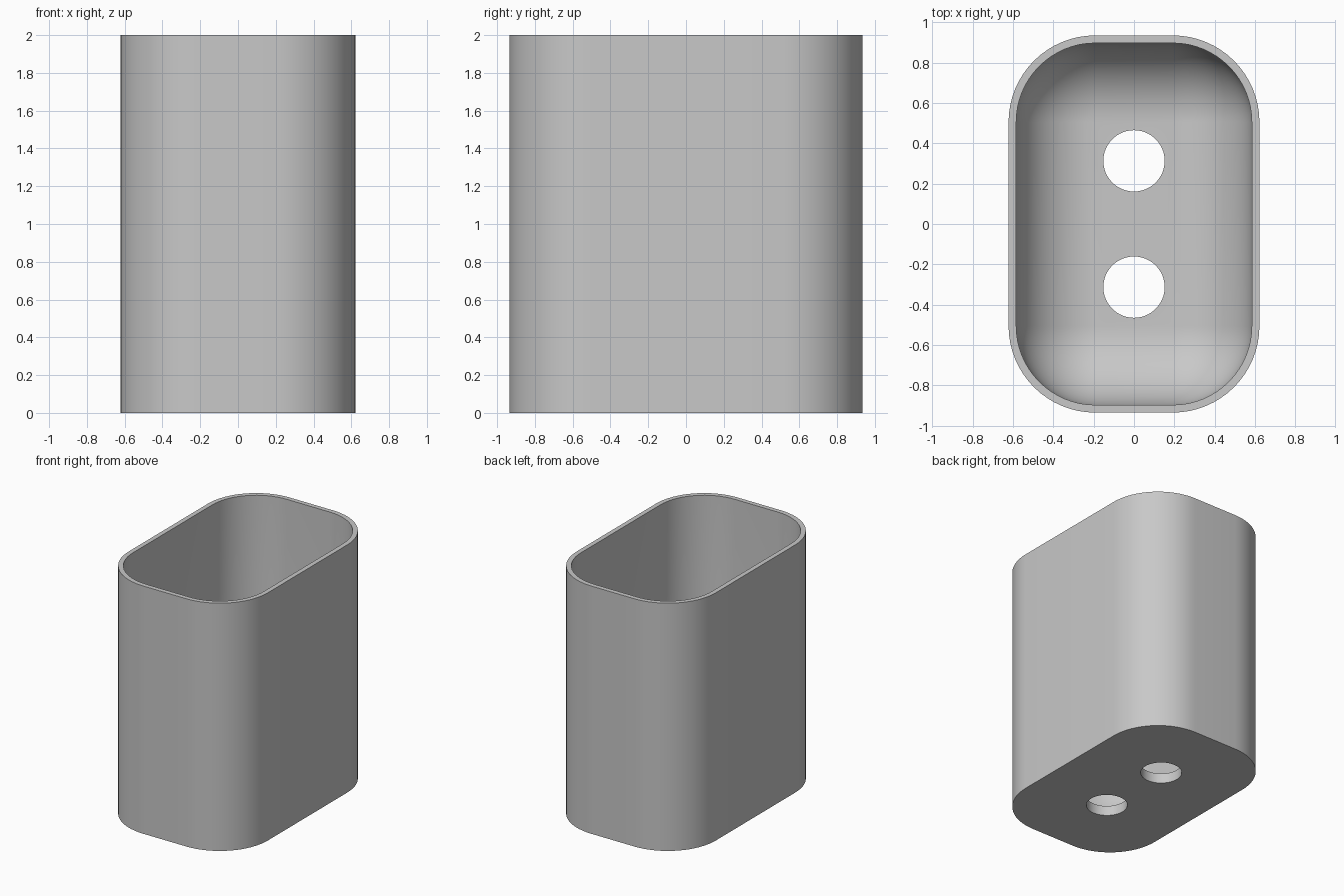
import bpy
import bmesh
from math import sin, cos, pi, radians

cube = bpy.data.objects.get("Cube")
if cube:
    bpy.data.objects.remove(cube, do_unlink=True)

HALF_X, HALF_Y, HEIGHT = 0.622, 0.935, 2.0
CORNER, WALL, FLOOR = 0.43, 0.038, 0.08
HOLE_Y, HOLE_RADIUS = 0.313, 0.152
CORNER_STEPS, FILLET_STEPS = 16, 14

grey = bpy.data.materials.new("plain grey")
grey.use_nodes = True
colour = (0.58, 0.58, 0.58, 1)
grey.diffuse_color = colour
grey.node_tree.nodes["Principled BSDF"].inputs["Base Color"].default_value = colour


def rounded_ring(bm, radius, z):
    """Rounded rectangle whose corner centres stay fixed."""
    cx, cy = HALF_X - CORNER, HALF_Y - CORNER
    verts = []
    for quarter, (sx, sy) in enumerate([(1, 1), (-1, 1), (-1, -1), (1, -1)]):
        for i in range(CORNER_STEPS + 1):
            a = (quarter + i / CORNER_STEPS) * pi / 2
            verts.append(bm.verts.new((sx * cx + radius * cos(a),
                                       sy * cy + radius * sin(a), z)))
    return verts


# Rings run up the outside, over the rim and down the filleted inside
inner = CORNER - WALL
levels = [(CORNER, 0), (CORNER, HEIGHT), (inner, HEIGHT)]
for i in range(FILLET_STEPS + 1):
    a = i / FILLET_STEPS * pi / 2
    levels.append((inner * cos(a), FLOOR + inner * (1 - sin(a))))

bm = bmesh.new()
rings = [rounded_ring(bm, r, z) for r, z in levels]
for low, high in zip(rings, rings[1:]):
    for i in range(len(low)):
        j = (i + 1) % len(low)
        bm.faces.new((low[i], low[j], high[j], high[i]))
bm.faces.new(list(reversed(rings[0])))
bm.faces.new(rings[-1])
bmesh.ops.remove_doubles(bm, verts=bm.verts, dist=0.0001)
bmesh.ops.recalc_face_normals(bm, faces=bm.faces)
mesh = bpy.data.meshes.new("container")
bm.to_mesh(mesh)
bm.free()
container = bpy.data.objects.new("container", mesh)
bpy.context.collection.objects.link(container)
mesh.materials.append(grey)

# Two drain holes through the floor
for side, name in ((-1, "front"), (1, "back")):
    bpy.ops.mesh.primitive_cylinder_add(vertices=64, radius=HOLE_RADIUS, depth=0.4,
                                        location=(0, side * HOLE_Y, 0))
    cutter = bpy.context.object
    cutter.name = name + "_hole_cutter"
    cutter.data.materials.append(grey)
    cut = container.modifiers.new(name + " drain hole", "BOOLEAN")
    cut.operation = "DIFFERENCE"
    cut.solver = "EXACT"
    cut.object = cutter
    bpy.ops.object.select_all(action="DESELECT")
    container.select_set(True)
    bpy.context.view_layer.objects.active = container
    bpy.ops.object.modifier_apply(modifier=cut.name)
    bpy.data.objects.remove(cutter, do_unlink=True)

bpy.ops.object.shade_smooth_by_angle(angle=radians(30))
